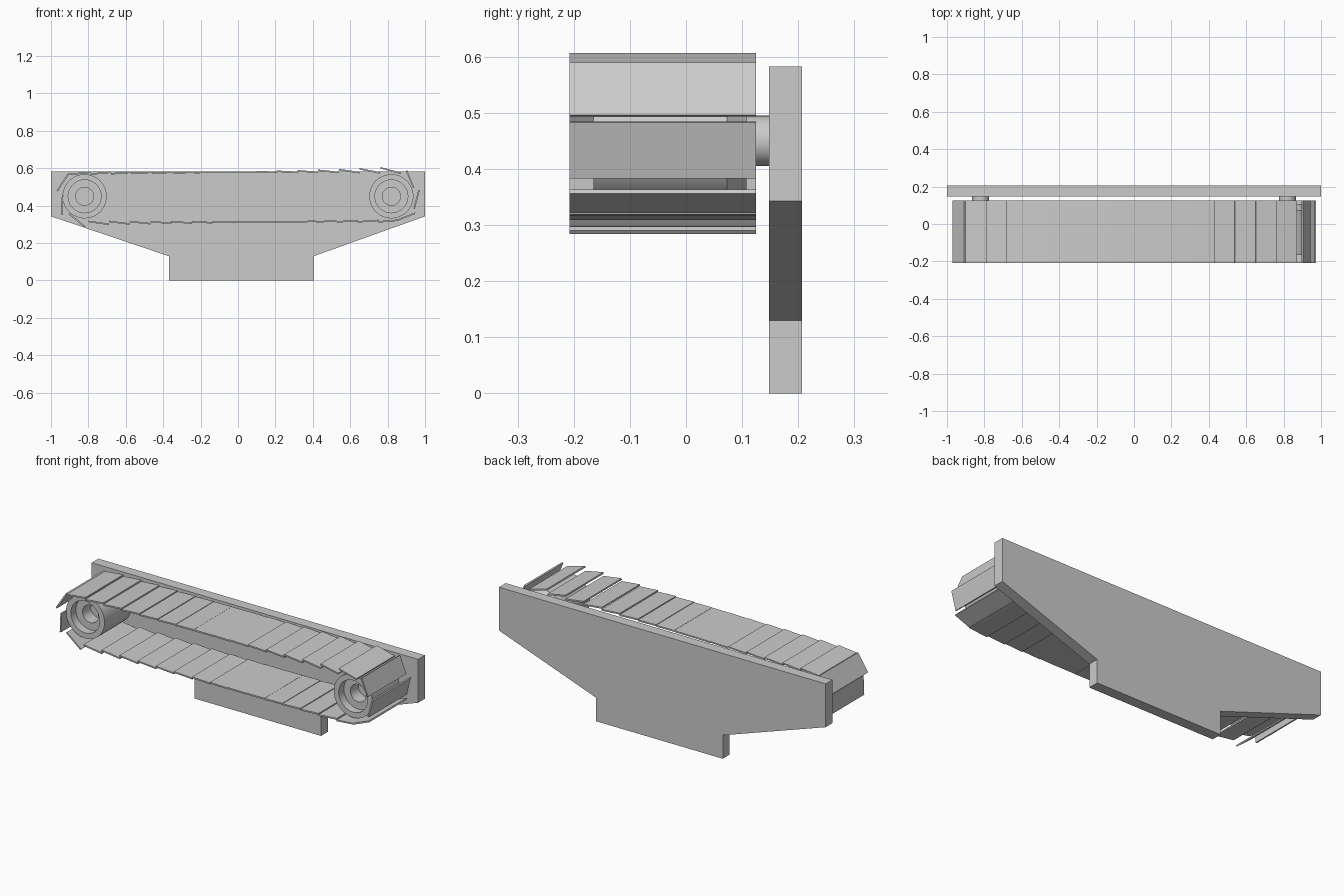
import bpy, bmesh, math
from mathutils import Matrix, Vector

if "Cube" in bpy.data.objects:
    bpy.data.objects.remove(bpy.data.objects["Cube"])


def make_object(name, bm):
    bmesh.ops.recalc_face_normals(bm, faces=bm.faces)
    mesh = bpy.data.meshes.new(name)
    bm.to_mesh(mesh)
    bm.free()
    obj = bpy.data.objects.new(name, mesh)
    bpy.context.collection.objects.link(obj)
    return obj


def extrude_profile(name, points, y0, y1):
    bm = bmesh.new()
    face = bm.faces.new([bm.verts.new((x, y0, z)) for x, z in points])
    new = bmesh.ops.extrude_face_region(bm, geom=[face])["geom"]
    bmesh.ops.translate(bm, vec=(0, y1 - y0, 0),
                        verts=[v for v in new if isinstance(v, bmesh.types.BMVert)])
    return make_object(name, bm)


def lathe(name, profile, x, z, steps=48):
    # profile of (radius, y), spun around the y axis
    bm = bmesh.new()
    verts = [bm.verts.new((r, y, 0)) for r, y in profile]
    edges = [bm.edges.new(pair) for pair in zip(verts, verts[1:])]
    bmesh.ops.spin(bm, geom=verts + edges, cent=(0, 0, 0), axis=(0, 1, 0),
                   angle=math.tau, steps=steps, use_duplicate=False)
    bmesh.ops.remove_doubles(bm, verts=bm.verts, dist=1e-5)
    bmesh.ops.translate(bm, vec=(x, 0, z), verts=bm.verts)
    obj = make_object(name, bm)
    bpy.ops.object.select_all(action='DESELECT')
    obj.select_set(True)
    bpy.context.view_layer.objects.active = obj
    bpy.ops.object.shade_smooth_by_angle(angle=math.radians(30))
    return obj


def slat(name, start, end, thick=0.008):
    # thin board between two (x, z) points, spanning the belt width
    a, b = Vector(start), Vector(end)
    n = Vector((a.y - b.y, b.x - a.x)).normalized() * thick / 2
    return extrude_profile(name, [a + n, b + n, b - n, a - n], -0.208, 0.125)


# Back plate with a stepped foot
extrude_profile("back_plate",
                [(-1, 0.583), (1, 0.583), (1, 0.343), (0.405, 0.13), (0.405, 0),
                 (-0.37, 0), (-0.37, 0.13), (-1, 0.343)], 0.148, 0.207)

# Rollers with recessed fronts, and an axle reaching into the plate
roller = [(0, -0.05), (0.048, -0.05), (0.048, -0.12), (0.088, -0.12), (0.088, -0.165),
          (0.118, -0.165), (0.118, 0.073), (0.088, 0.108), (0.045, 0.108),
          (0.045, 0.15), (0, 0.15)]
for side, x in (("left", -0.82), ("right", 0.82)):
    lathe(side + "_roller", roller, x, 0.45)

# Upper run of slats, tilting gradually from one end to the other
PITCH = 0.1107
HALF = 0.056
for i in range(16):
    x = -0.90 + PITCH * (i + 0.5)
    t = i / 15
    tilt = math.radians(6 - 12 * t - 9 * t ** 6)
    z = 0.573 + 0.012 * t + 0.003 * t ** 6
    dx, dz = HALF * math.cos(tilt), HALF * math.sin(tilt)
    slat(f"top_slat_{i + 1}", (x - dx, z - dz), (x + dx, z + dz))

# Lower run of slats
for i in range(15):
    x = -0.80 + PITCH * (i + 0.5)
    t = i / 14
    tilt = math.radians(-8 + 13 * t)
    z = 0.308 + 0.010 * t
    dx, dz = HALF * math.cos(tilt), HALF * math.sin(tilt)
    slat(f"bottom_slat_{i + 1}", (x - dx, z - dz), (x + dx, z + dz))

# Slats wrapping around the rollers
wraps = [((-0.905, 0.572), (-0.967, 0.478)), ((-0.938, 0.455), (-0.942, 0.35)),
         ((-0.905, 0.358), (-0.818, 0.287)), ((0.90, 0.588), (0.94, 0.495)),
         ((0.968, 0.484), (0.942, 0.384)), ((0.848, 0.321), (0.947, 0.36))]
for i, (a, b) in enumerate(wraps):
    slat(f"end_slat_{i + 1}", a, b)
